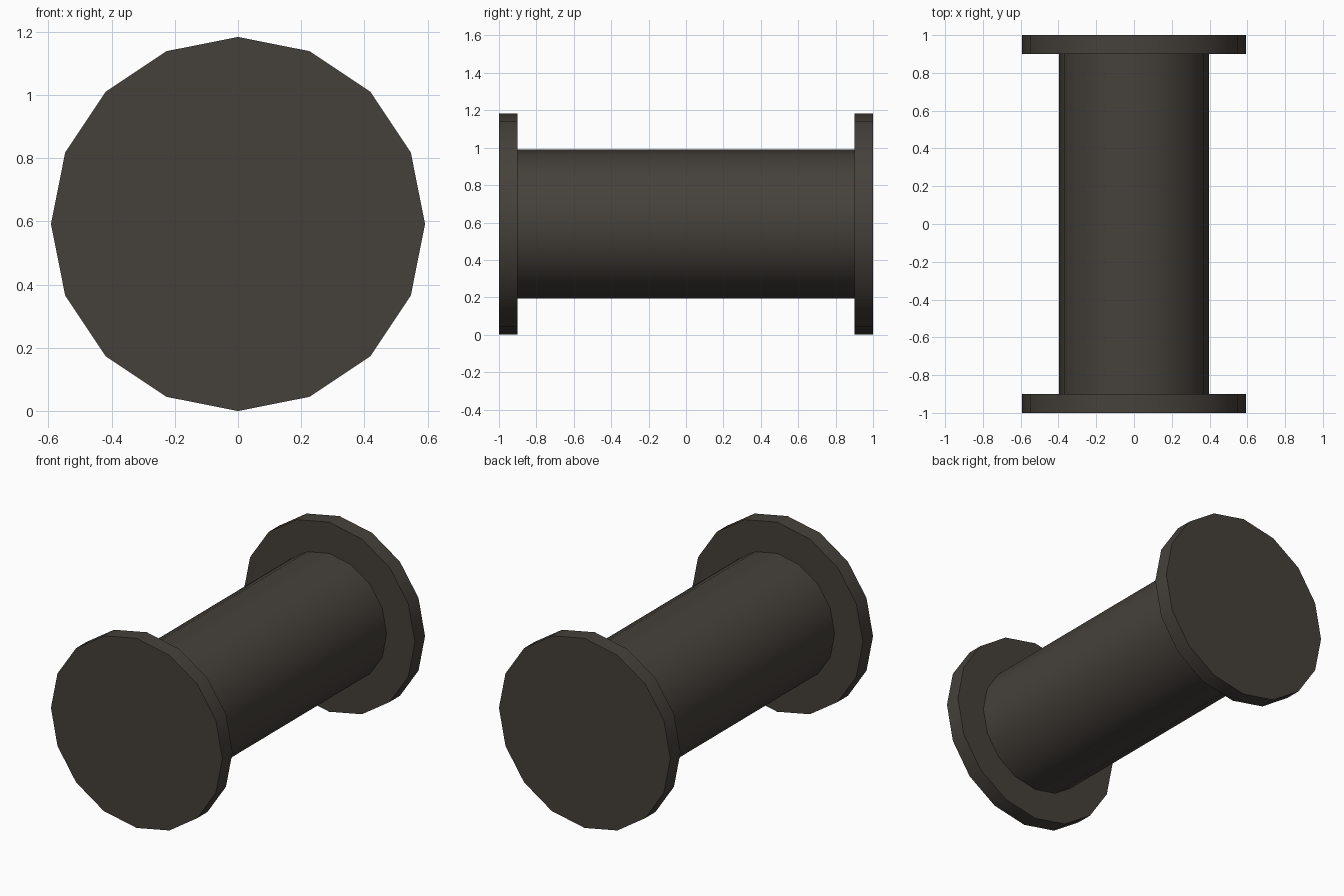
import bpy
import math

if "Cube" in bpy.data.objects:
    bpy.data.objects.remove(bpy.data.objects["Cube"])

SIDES = 16
RADIUS = 0.592      # flange radius, also the axle height above the ground

brown = bpy.data.materials.new("dark brown grey")
brown.diffuse_color = (0.060, 0.052, 0.043, 1.0)
brown.use_nodes = True
brown.node_tree.nodes["Principled BSDF"].inputs["Base Color"].default_value = brown.diffuse_color


def drum(name, radius, y0, y1):
    """Cylinder lying along y, with a corner at top and at each side."""
    bpy.ops.mesh.primitive_cylinder_add(
        vertices=SIDES, radius=radius, depth=y1 - y0,
        location=(0, (y0 + y1) / 2, RADIUS), rotation=(math.pi / 2, 0, 0))
    obj = bpy.context.object
    obj.name = name
    obj.data.materials.append(brown)
    bpy.ops.object.shade_smooth_by_angle(angle=math.radians(30))
    return obj


# Central barrel, seated slightly into the flanges
drum("barrel", 0.397, -0.91, 0.91)

# End flanges
drum("front_flange", RADIUS, -1.0, -0.9)
drum("back_flange", RADIUS, 0.9, 1.0)
